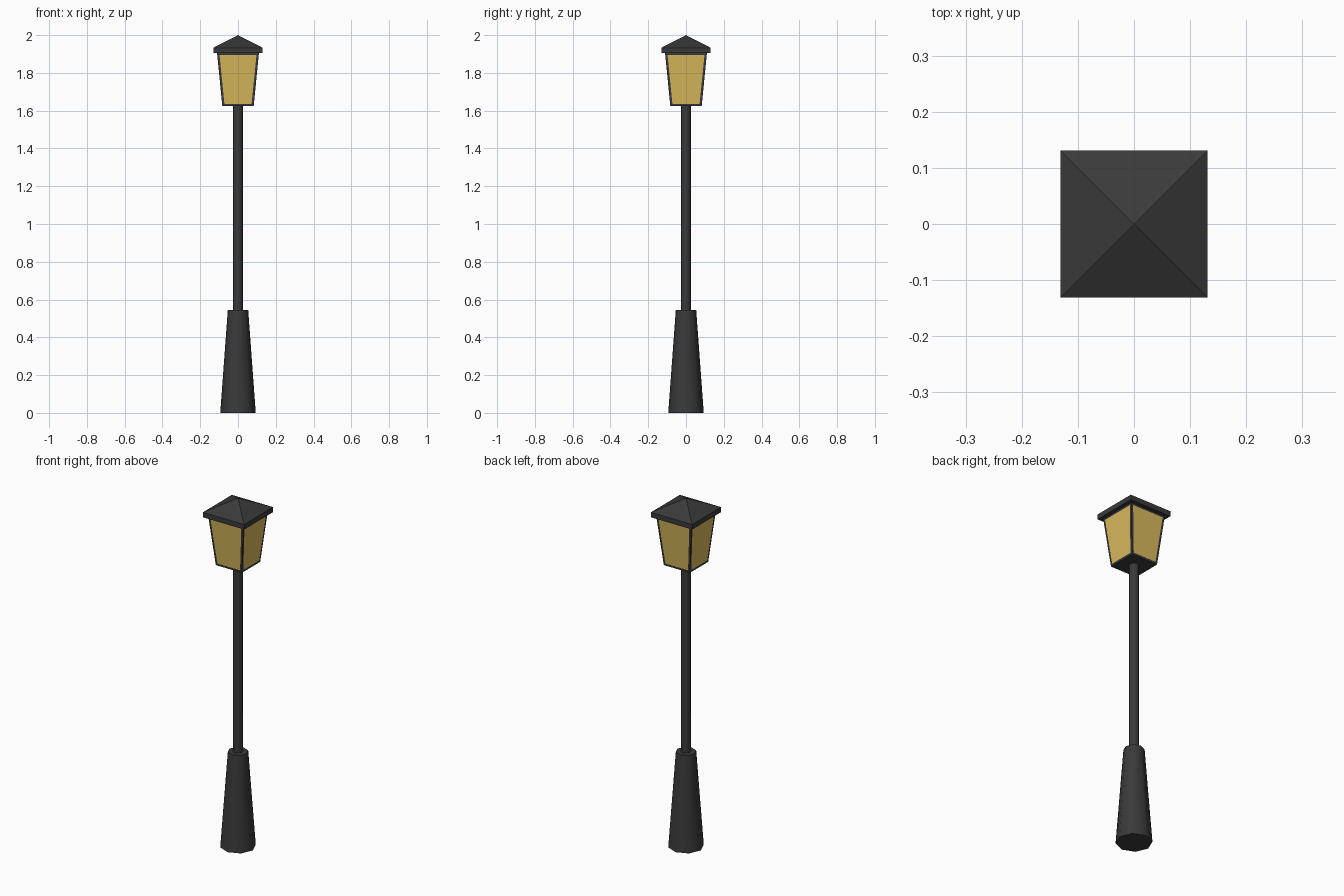
import bpy, bmesh, math

if "Cube" in bpy.data.objects:
    bpy.data.objects.remove(bpy.data.objects["Cube"])


def material(name, color):
    m = bpy.data.materials.new(name)
    m.diffuse_color = color
    m.use_nodes = True
    m.node_tree.nodes["Principled BSDF"].inputs["Base Color"].default_value = m.diffuse_color
    return m


iron = material("dark_iron", (0.042, 0.042, 0.042, 1.0))
glass = material("amber_glass", (0.70, 0.49, 0.11, 0.85))


def make_object(name, bm, mats):
    bmesh.ops.recalc_face_normals(bm, faces=bm.faces)
    me = bpy.data.meshes.new(name)
    bm.to_mesh(me)
    bm.free()
    for m in mats:
        me.materials.append(m)
    ob = bpy.data.objects.new(name, me)
    bpy.context.collection.objects.link(ob)
    return ob


def loft(rings, sides, turn=0.0):
    """Closed solid through (radius, z) rings; radius 0 makes a point."""
    bm = bmesh.new()
    loops = []
    for r, z in rings:
        n = sides if r > 0 else 1
        loops.append([bm.verts.new((r * math.cos(turn + 2 * math.pi * i / sides),
                                    r * math.sin(turn + 2 * math.pi * i / sides), z))
                      for i in range(n)])
    for a, b in zip(loops, loops[1:]):
        for i in range(sides):
            j = (i + 1) % sides
            if len(b) == 1:
                bm.faces.new((a[i], a[j], b[0]))
            else:
                bm.faces.new((a[i], a[j], b[j], b[i]))
    for loop in (loops[0], loops[-1]):
        if len(loop) > 2:
            bm.faces.new(loop)
    return bm


def smooth(ob):
    bpy.ops.object.select_all(action='DESELECT')
    ob.select_set(True)
    bpy.context.view_layer.objects.active = ob
    bpy.ops.object.shade_smooth_by_angle(angle=math.radians(50))


SQ = math.sqrt(2)      # half width to corner radius
Q = math.pi / 4        # turns a square to face the axes

# Tapered base and post
smooth(make_object("base", loft([(0.094, 0), (0.054, 0.545)], 8), [iron]))
smooth(make_object("post", loft([(0.026, 0.54), (0.026, 1.63)], 8), [iron]))

# Lantern body: flared box whose sides are inset into glass panes
bm = loft([(0.083 * SQ, 1.624), (0.111 * SQ, 1.906)], 4, Q)
bm.normal_update()
panes = [f for f in bm.faces if abs(f.normal.z) < 0.5]
bmesh.ops.inset_individual(bm, faces=panes, thickness=0.012, use_even_offset=True)
for f in panes:
    f.material_index = 1
make_object("lantern", bm, [iron, glass])

# Roof: thin slab and pyramid
make_object("roof", loft([(0.131 * SQ, 1.904), (0.131 * SQ, 1.933), (0, 2.0)], 4, Q), [iron])
